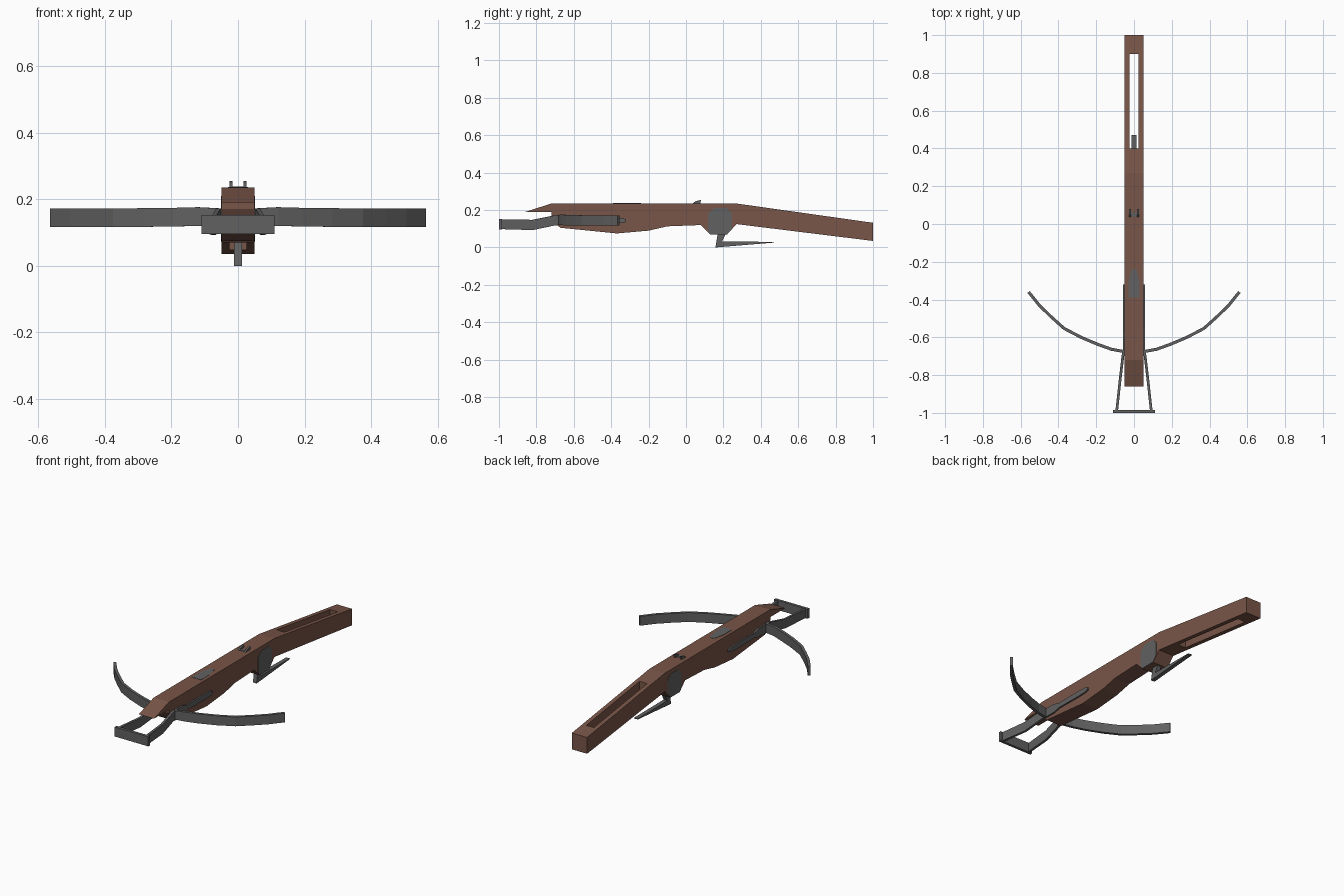
import bpy, bmesh
from mathutils import Vector

if "Cube" in bpy.data.objects:
    bpy.data.objects.remove(bpy.data.objects["Cube"])


def material(name, rgb):
    m = bpy.data.materials.new(name)
    m.diffuse_color = (*rgb, 1)
    m.use_nodes = True
    m.node_tree.nodes["Principled BSDF"].inputs["Base Color"].default_value = m.diffuse_color
    return m


WOOD = material("brown wood", (0.191, 0.091, 0.065))
METAL = material("dark grey metal", (0.120, 0.120, 0.120))


def finish(bm, name, mat, mirror=False):
    bmesh.ops.recalc_face_normals(bm, faces=bm.faces[:])
    me = bpy.data.meshes.new(name)
    bm.to_mesh(me)
    bm.free()
    me.materials.append(mat)
    ob = bpy.data.objects.new(name, me)
    bpy.context.collection.objects.link(ob)
    if mirror:
        mod = ob.modifiers.new("mirror", 'MIRROR')
        mod.use_axis[0] = True
        mod.use_clip = False
        mod.use_mirror_merge = False
    return ob


def extrude(name, pts, lo, hi, mat, axis='X', mirror=False):
    """Extrude a (y, z) profile along x, or an (x, y) profile along z."""
    bm = bmesh.new()
    at = (lambda p, d: (d, p[0], p[1])) if axis == 'X' else (lambda p, d: (p[0], p[1], d))
    a = [bm.verts.new(at(p, lo)) for p in pts]
    b = [bm.verts.new(at(p, hi)) for p in pts]
    bm.faces.new(a)
    bm.faces.new(b)
    n = len(pts)
    for i in range(n):
        j = (i + 1) % n
        bm.faces.new((a[i], a[j], b[j], b[i]))
    return finish(bm, name, mat, mirror)


def ribbon(name, path, thick, mat):
    """Upright flat bar along (x, y, z_low, z_high) stations, mirrored in x."""
    bm = bmesh.new()
    rings = []
    for i, (x, y, z0, z1) in enumerate(path):
        p, q = path[max(i - 1, 0)], path[min(i + 1, len(path) - 1)]
        n = Vector((-(q[1] - p[1]), q[0] - p[0])).normalized() * thick / 2
        rings.append([bm.verts.new(c) for c in (
            (x - n.x, y - n.y, z0), (x + n.x, y + n.y, z0),
            (x + n.x, y + n.y, z1), (x - n.x, y - n.y, z1))])
    for r, s in zip(rings, rings[1:]):
        for k in range(4):
            m = (k + 1) % 4
            bm.faces.new((r[k], r[m], s[m], s[k]))
    bm.faces.new(rings[0])
    bm.faces.new(rings[-1])
    return finish(bm, name, mat, True)


# Wooden stock from a side profile, with a through slot cut in the butt
stock = extrude("stock", [
    (-0.86, 0.19), (-0.72, 0.235), (0.27, 0.235), (1.0, 0.132), (1.0, 0.035),
    (0.27, 0.125), (0.22, 0.07), (0.13, 0.07), (0.08, 0.12), (-0.1, 0.113),
    (-0.2, 0.09), (-0.37, 0.075), (-0.67, 0.105), (-0.69, 0.12), (-0.72, 0.17),
    (-0.72, 0.19)], -0.05, 0.05, WOOD)
cutter = extrude("slot_cutter", [(0.4, -0.2), (0.9, -0.2), (0.9, 0.5), (0.4, 0.5)],
                 -0.025, 0.025, WOOD)
cutter.hide_render = True
cut = stock.modifiers.new("slot", 'BOOLEAN')
cut.operation = 'DIFFERENCE'
cut.solver = 'EXACT'
cut.object = cutter
bpy.context.view_layer.objects.active = stock
stock.select_set(True)
bpy.ops.object.modifier_apply(modifier=cut.name)
bpy.data.objects.remove(cutter)

# Lock plates on both sides, and bolt plate on top
extrude("lock_plate", [(0.13, 0.071), (0.22, 0.071), (0.247, 0.105), (0.247, 0.18),
                       (0.22, 0.21), (0.15, 0.21), (0.117, 0.18), (0.117, 0.09)],
        0.048, 0.0515, METAL, mirror=True)
extrude("top_plate", [(-0.03, -0.39), (0.03, -0.39), (0.03, -0.31), (0.014, -0.24),
                      (-0.014, -0.24), (-0.03, -0.31)], 0.233, 0.2365, METAL, 'Z')

# Trigger lever under the lock
extrude("trigger", [(0.17, 0.075), (0.157, 0.0), (0.47, 0.026), (0.47, 0.03),
                    (0.192, 0.032), (0.215, 0.075)], -0.012, 0.012, METAL)

# String catch: two prongs and a cross piece
extrude("string_catch", [(0.03, 0.23), (0.05, 0.247), (0.08, 0.254), (0.075, 0.23)],
        0.016, 0.026, METAL, mirror=True)
extrude("catch_bar", [(0.04, 0.23), (0.04, 0.238), (0.06, 0.238), (0.06, 0.23)],
        -0.018, 0.018, METAL)

# Bow limbs
ribbon("bow_limb", [(0.045, -0.677, 0.12, 0.172), (0.12, -0.663, 0.12, 0.176),
                    (0.19, -0.638, 0.118, 0.174), (0.28, -0.6, 0.117, 0.173),
                    (0.37, -0.553, 0.117, 0.172), (0.44, -0.49, 0.117, 0.172),
                    (0.50, -0.432, 0.117, 0.172), (0.558, -0.36, 0.117, 0.172)],
       0.016, METAL)

# Side straps that hold the bow to the stock
extrude("side_strap", [(-0.7, 0.12), (-0.6, 0.12), (-0.56, 0.13), (-0.4, 0.128),
                       (-0.34, 0.13), (-0.32, 0.137), (-0.32, 0.15), (-0.34, 0.157),
                       (-0.4, 0.16), (-0.56, 0.158), (-0.6, 0.17), (-0.7, 0.172)],
        0.048, 0.059, METAL, mirror=True)

# Foot stirrup: two arms and a cross bar
ribbon("stirrup_arm", [(0.053, -0.67, 0.12, 0.172), (0.059, -0.7, 0.118, 0.172),
                       (0.073, -0.82, 0.093, 0.148), (0.091, -0.985, 0.098, 0.15)],
       0.014, METAL)
extrude("stirrup_bar", [(-1.0, 0.095), (-0.984, 0.095), (-0.984, 0.152), (-1.0, 0.152)],
        -0.11, 0.11, METAL)
